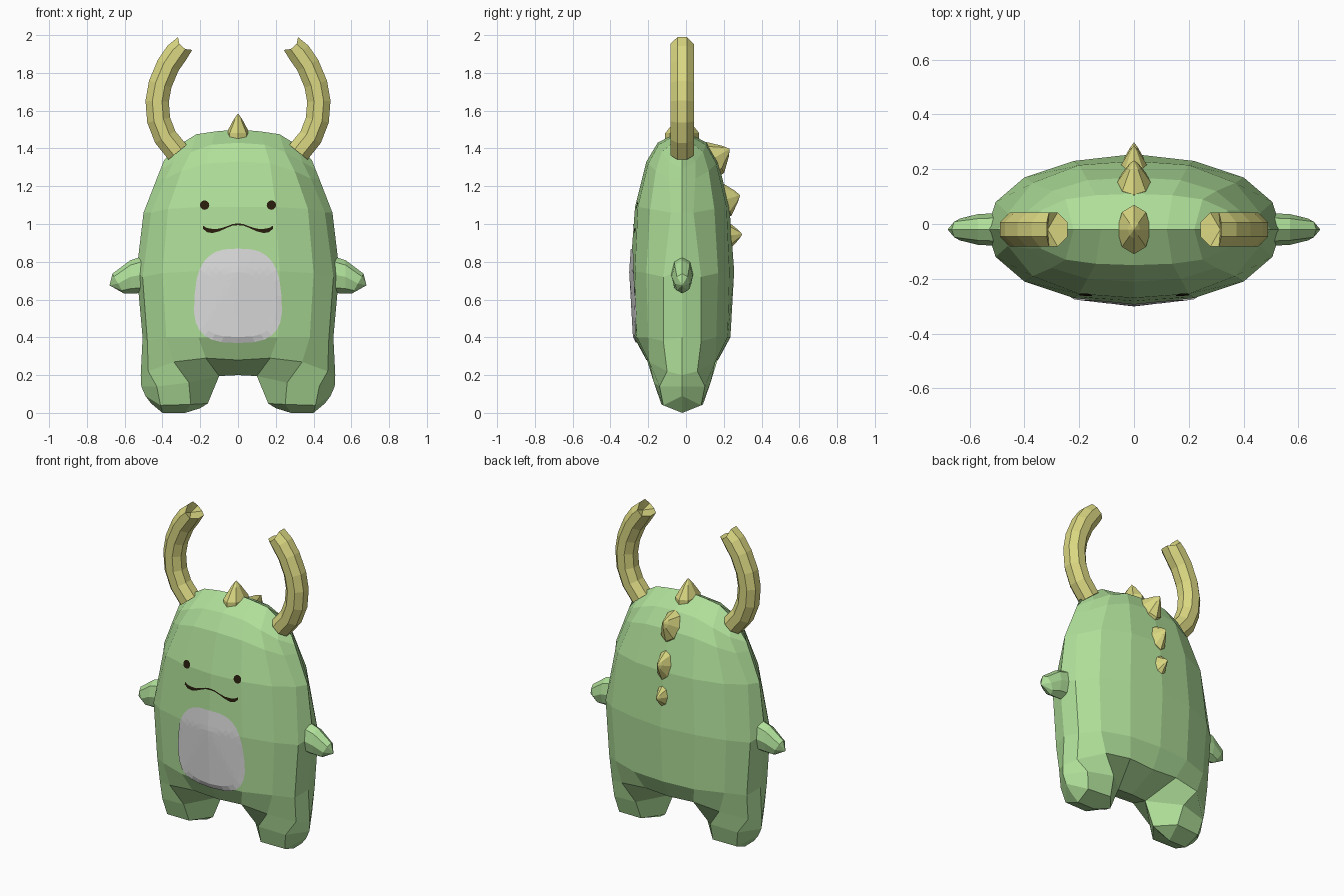
import bpy, bmesh, math
from mathutils import Vector
from mathutils.bvhtree import BVHTree

if "Cube" in bpy.data.objects:
    bpy.data.objects.remove(bpy.data.objects["Cube"])

YC = -0.02  # depth centre of the body


def material(name, rgb):
    m = bpy.data.materials.new(name)
    m.diffuse_color = (*rgb, 1)
    m.use_nodes = True
    m.node_tree.nodes["Principled BSDF"].inputs["Base Color"].default_value = m.diffuse_color
    return m


GREEN = material("soft green", (0.43, 0.74, 0.32))
YELLOW = material("horn yellow", (0.70, 0.68, 0.22))
WHITE = material("belly white", (0.72, 0.72, 0.72))
DARK = material("dark brown", (0.02, 0.012, 0.004))


def finish(name, bm, mat, mirror=False, plate=False):
    """Mirror across x, weld, orient and turn into an object."""
    if mirror:
        geo = bmesh.ops.duplicate(bm, geom=bm.verts[:] + bm.edges[:] + bm.faces[:])["geom"]
        for v in geo:
            if isinstance(v, bmesh.types.BMVert):
                v.co.x = -v.co.x
    bmesh.ops.remove_doubles(bm, verts=bm.verts[:], dist=0.0005)
    if plate:
        bm.normal_update()
        bmesh.ops.reverse_faces(bm, faces=[f for f in bm.faces if f.normal.y > 0])
    else:
        bmesh.ops.recalc_face_normals(bm, faces=bm.faces[:])
    me = bpy.data.meshes.new(name)
    bm.to_mesh(me)
    me.materials.append(mat)
    ob = bpy.data.objects.new(name, me)
    bpy.context.collection.objects.link(ob)
    return ob


def loft(name, rings, tip, mat, mirror=False):
    """Skin rings of points; close the start with a face, the end with a tip point."""
    bm = bmesh.new()
    vs = [[bm.verts.new(p) for p in r] for r in rings]
    n = len(vs[0])
    for a, b in zip(vs, vs[1:]):
        for i in range(n):
            k = (i + 1) % n
            bm.faces.new((a[i], a[k], b[k], b[i]))
    t = bm.verts.new(tip)
    for i in range(n):
        bm.faces.new((vs[-1][i], vs[-1][(i + 1) % n], t))
    bm.faces.new(vs[0])
    return finish(name, bm, mat, mirror)


# Body: rows of (x, z, half depth) from crown to feet, right half
rows = [
    [(0, 1.5, 0), (.12, 1.49, 0), (.22, 1.475, 0), (.31, 1.42, 0), (.39, 1.34, 0)],
    [(0, 1.43, .13), (.14, 1.42, .125), (.25, 1.38, .11), (.34, 1.33, .07), (.41, 1.29, 0)],
    [(0, 1.33, .19), (.17, 1.32, .18), (.3, 1.28, .14), (.385, 1.24, .07), (.43, 1.24, 0)],
    [(0, 1.09, .25), (.2, 1.09, .235), (.37, 1.08, .17), (.46, 1.06, .06), (.5, 1.06, 0)],
    [(0, .75, .275), (.22, .75, .25), (.4, .74, .19), (.505, .72, .1), (.537, .75, 0)],
    [(0, .4, .255), (.21, .4, .24), (.38, .4, .18), (.48, .38, .1), (.505, .4, 0)],
    [(0, .28, .19), (.17, .29, .19), (.34, .27, .175), (.475, .22, .08), (.515, .2, 0)],
    [(0, .2, 0), (.1, .195, 0), (.26, .16, .15), (.43, .14, .12), (.512, .14, 0)],
    [(0, 0, 0), (.16, .05, 0), (.25, .045, .11), (.41, .04, .1), (.49, .09, 0)],
    [(0, 0, 0), (.2, .025, 0), (.28, 0, 0), (.4, 0, 0), (.46, .05, 0)],
]
bm = bmesh.new()
for side in (-1, 1):
    vs = [[bm.verts.new((x, YC + side * d, z)) for x, z, d in r] for r in rows]
    for i in range(len(rows) - 1):
        for j in range(1 if i >= 7 else 0, 4):
            bm.faces.new((vs[i][j], vs[i][j + 1], vs[i + 1][j + 1], vs[i + 1][j]))
tree = BVHTree.FromBMesh(bm)
finish("body", bm, GREEN, mirror=True)


def on_front(x, z, lift):
    """Point on the front of the body, lifted slightly off the surface."""
    hit = tree.ray_cast(Vector((max(x, 0.001), -1, z)), Vector((0, 1, 0)))[0]
    return Vector((x, hit.y - lift, z))


def sheet(name, grid, lift, mat):
    """Thin painted plate that follows the body front, mirrored."""
    bm = bmesh.new()
    vs = [[bm.verts.new(on_front(x, z, lift)) for x, z in r] for r in grid]
    for a, b in zip(vs, vs[1:]):
        for i in range(len(a) - 1):
            bm.faces.new((a[i], a[i + 1], b[i + 1], b[i]))
    return finish(name, bm, mat, mirror=True, plate=True)


# Belly patch: rounded shape, narrower at the top
def belly_point(r, a):
    c, s = max(math.cos(a), 0), math.sin(a)
    u = c ** 0.7
    w = math.copysign(abs(s) ** 0.7, s)
    return (r * u * (0.23 - 0.02 * w), 0.62 + r * 0.25 * w)


angles = [-math.pi / 2 + math.pi * i / 14 for i in range(15)]
sheet("belly_patch", [[belly_point(k / 8, a) for a in angles] for k in range(1, 9)], 0.006, WHITE)
sheet("belly_centre", [[(0, .62)] + [(0, .62)] * 14, [belly_point(1 / 8, a) for a in angles]],
      0.006, WHITE)

# Eyes
bm = bmesh.new()
bm.faces.new([bm.verts.new(on_front(.177 + .025 * math.cos(a), 1.1 + .025 * math.sin(a), .005))
              for a in [math.tau * i / 12 for i in range(12)]])
finish("eyes", bm, DARK, mirror=True, plate=True)

# Mouth: two shallow curves meeting in the middle (x, z, half width)
mouth = [(0, .999, .005), (.03, .995, .004), (.06, .983, .004), (.1, .968, .007),
         (.135, .963, .011), (.165, .968, .011), (.185, .983, .008)]
sheet("mouth", [[(x, z - w) for x, z, w in mouth], [(x, z + w) for x, z, w in mouth]], .005, DARK)

# Arms: stubby tapered lofts (x, z, half height, half depth)
rings = []
for x, z, h, d in [(.49, .735, .1, .06), (.57, .72, .088, .056), (.635, .685, .052, .04)]:
    ring = []
    for i in range(8):
        a = math.tau * i / 8
        ring.append((x + .03 * math.sin(a) * (x > .6), YC + d * math.cos(a), z + h * math.sin(a)))
    rings.append(ring)
loft("arms", rings, (.68, YC, .675), GREEN, mirror=True)

# Horns: octagonal tubes curving up and in, with a notched end
path = [Vector((x, 0, z)) for x, z in
        [(.32, 1.38), (.385, 1.46), (.42, 1.55), (.428, 1.65), (.412, 1.74),
         (.37, 1.84), (.325, 1.905), (.27, 1.967)]]
rings = []
for i, p in enumerate(path):
    t = (path[min(i + 1, 7)] - path[max(i - 1, 0)]).normalized()
    n = Vector((t.z, 0, -t.x))
    r = .067 if i < 7 else .055
    ring = []
    for k in range(8):
        a = math.tau * (k + .5) / 8
        q = p + n * r * math.cos(a) + Vector((0, YC + .067 * math.sin(a), 0))
        if i == 7:
            q -= t * .04 * abs(math.sin(a))
        ring.append(q)
    rings.append(ring)
loft("horns", rings, (.315, YC, 1.93), YELLOW, mirror=True)


# Spikes on the crown and down the back
def spike(name, base, direction, height, half_x, half_len):
    d = Vector(direction).normalized()
    along = d.cross(Vector((1, 0, 0)))
    base = Vector(base)
    rings = []
    for h, s in [(-.03, 1), (0.05, 1), (.72, .36)]:
        up = h if h < 0 else h * height
        rings.append([base + d * up + Vector((half_x * s * math.cos(a), 0, 0))
                      + along * half_len * s * math.sin(a)
                      for a in [math.tau * i / 8 for i in range(8)]])
    loft(name, rings, base + d * height, YELLOW)


spike("crown_spike", (0, YC, 1.475), (0, 0, 1), .11, .062, .09)
spike("upper_back_spike", (0, .15, 1.35), (0, .85, .5), .095, .06, .095)
spike("middle_back_spike", (0, .21, 1.13), (0, .96, .28), .08, .048, .092)
spike("lower_back_spike", (0, .23, .94), (0, 1, .08), .068, .04, .068)
